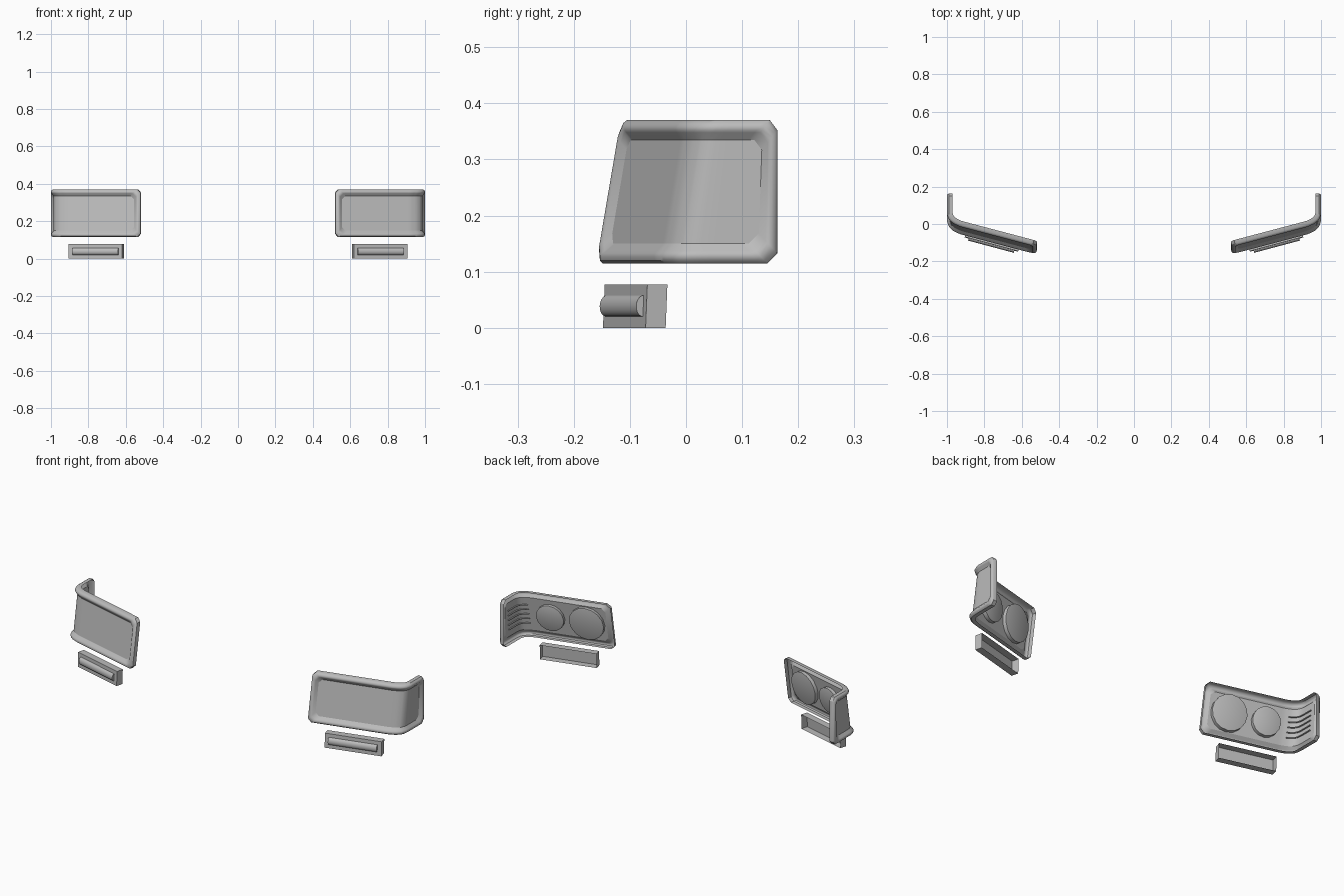
import bpy, math
from mathutils import Vector

if "Cube" in bpy.data.objects:
    bpy.data.objects.remove(bpy.data.objects["Cube"], do_unlink=True)

grey = bpy.data.materials.new("plain grey")
grey.use_nodes = True
grey.diffuse_color = (0.5, 0.5, 0.5, 1)
grey.node_tree.nodes["Principled BSDF"].inputs["Base Color"].default_value = (0.5, 0.5, 0.5, 1)

# Plan path of the wraparound lamp, from its inner end to its rear end
PATH = [Vector(p) for p in ((.525, -.163), (.93, -.056), (.965, -.04), (.988, -.02),
                            (.998, .005), (1, .03), (1, .163))]
LENGTH = sum((b - a).length for a, b in zip(PATH, PATH[1:]))
SIDE_START = LENGTH - 0.17
BOTTOM, TOP, LEAN, CHAMFER = 0.115, 0.37, 0.17, 0.018
STEPS = 44


def on_path(u):
    last = len(PATH) - 2
    for i, (a, b) in enumerate(zip(PATH, PATH[1:])):
        size = (b - a).length
        if u <= size or i == last:
            return a + (b - a) * (u / size)
        u -= size


def place(u, z, depth):
    """Point on the leaning, curved lamp face, sunk inward by depth."""
    tangent = (on_path(u + .012) - on_path(u - .012)).normalized()
    p = on_path(u) + Vector((-tangent.y, tangent.x)) * depth
    fade = min(1, max(0, (LENGTH - u) / (LENGTH - SIDE_START)))
    return (p.x, p.y + LEAN * (z - BOTTOM) * fade, z)


def ring(inset, depth):
    """Chamfered rectangle: bottom row left to right, then top row back."""
    a, b = inset, LENGTH - inset
    us = [a] + [a + CHAMFER + (b - a - 2 * CHAMFER) * k / STEPS for k in range(STEPS + 1)] + [b]
    cut = [CHAMFER] + [0] * (STEPS + 1) + [CHAMFER]
    low = [place(u, BOTTOM + inset + c, depth) for u, c in zip(us, cut)]
    high = [place(u, TOP - inset - c, depth) for u, c in zip(us, cut)]
    return low + high[::-1]


def loft(rings):
    """Vertices and quads joining closed rings of equal size."""
    n = len(rings[0])
    verts = [v for r in rings for v in r]
    faces = [(i * n + j, i * n + (j + 1) % n, (i + 1) * n + (j + 1) % n, (i + 1) * n + j)
             for i in range(len(rings) - 1) for j in range(n)]
    return verts, faces


def add(name, verts, faces, angle=35):
    mesh = bpy.data.meshes.new(name)
    mesh.from_pydata(verts, [], faces)
    mesh.materials.append(grey)
    obj = bpy.data.objects.new(name, mesh)
    bpy.context.collection.objects.link(obj)
    bpy.ops.object.select_all(action='DESELECT')
    obj.select_set(True)
    bpy.context.view_layer.objects.active = obj
    bpy.ops.object.shade_smooth_by_angle(angle=math.radians(angle))
    mirror = obj.modifiers.new("both sides", 'MIRROR')
    mirror.use_mirror_merge = False
    return obj


# Rounded rim, open at the back
profile = [(0, .03), (0, .01), (.005, .003), (.012, 0), (.018, .001), (.022, .004), (.035, .014)]
add("headlamp_rim", *loft([ring(i, d) for i, d in profile]))

# Lens filling the rim
lens = ring(.035, .014)
n = len(lens)
add("headlamp_lens", lens, [(k, k + 1, n - 2 - k, n - 1 - k) for k in range(n // 2 - 1)])


# Round reflectors standing behind the lens
def reflector(name, u, z, radius, sides=16):
    def circle(r, d):
        return [place(u + r * math.cos(t), z + r * math.sin(t), d)
                for t in (2 * math.pi * k / sides for k in range(sides))]
    verts, faces = loft([circle(radius, .0145), circle(radius, .033), circle(radius * .93, .035)])
    faces.append(tuple(range(2 * sides, 3 * sides)))
    add(name, verts, [f[::-1] for f in faces])


reflector("large_reflector", .135, .241, .09)
reflector("small_reflector", .325, .241, .072)

# Thin ribs inside the wrapped corner
for k in range(5):
    z = .19 + .026 * k
    sections = []
    for j in range(13):
        u = .44 + .17 * j / 12
        sections.append([place(u, z + h, d) for h, d in
                         ((-.002, .0145), (.002, .0145), (.002, .021), (-.002, .021))])
    verts, faces = loft(sections)
    faces += [(3, 2, 1, 0), tuple(range(len(verts) - 4, len(verts)))]
    add("corner_rib", verts, faces)

# Lower lamp, turned to follow the headlamp face
DIR = Vector((.285, .076)).normalized()
WIDTH = .295


def low_place(u, z, depth):
    p = Vector((.62, -.148)) + DIR * u + Vector((-DIR.y, DIR.x)) * depth
    return (p.x, p.y + .04 * z, z)


def box_ring(depth):
    return [low_place(u, z, depth) for u, z in ((0, 0), (WIDTH, 0), (WIDTH, .077), (0, .077))]


verts, faces = loft([box_ring(.037), box_ring(0)])
add("lower_lamp_housing", verts, faces + [(4, 5, 6, 7)])

# Half-round bar on the front of the housing
arcs = [[low_place(u, .039 - .019 * math.cos(t), -.013 * math.sin(t))
         for t in (math.pi * k / 10 for k in range(11))] for u in (.02, WIDTH - .022)]
verts, faces = loft(arcs)
faces += [tuple(range(11)), tuple(range(21, 10, -1))]
add("lower_lamp_bar", verts, [f[::-1] for f in faces])
